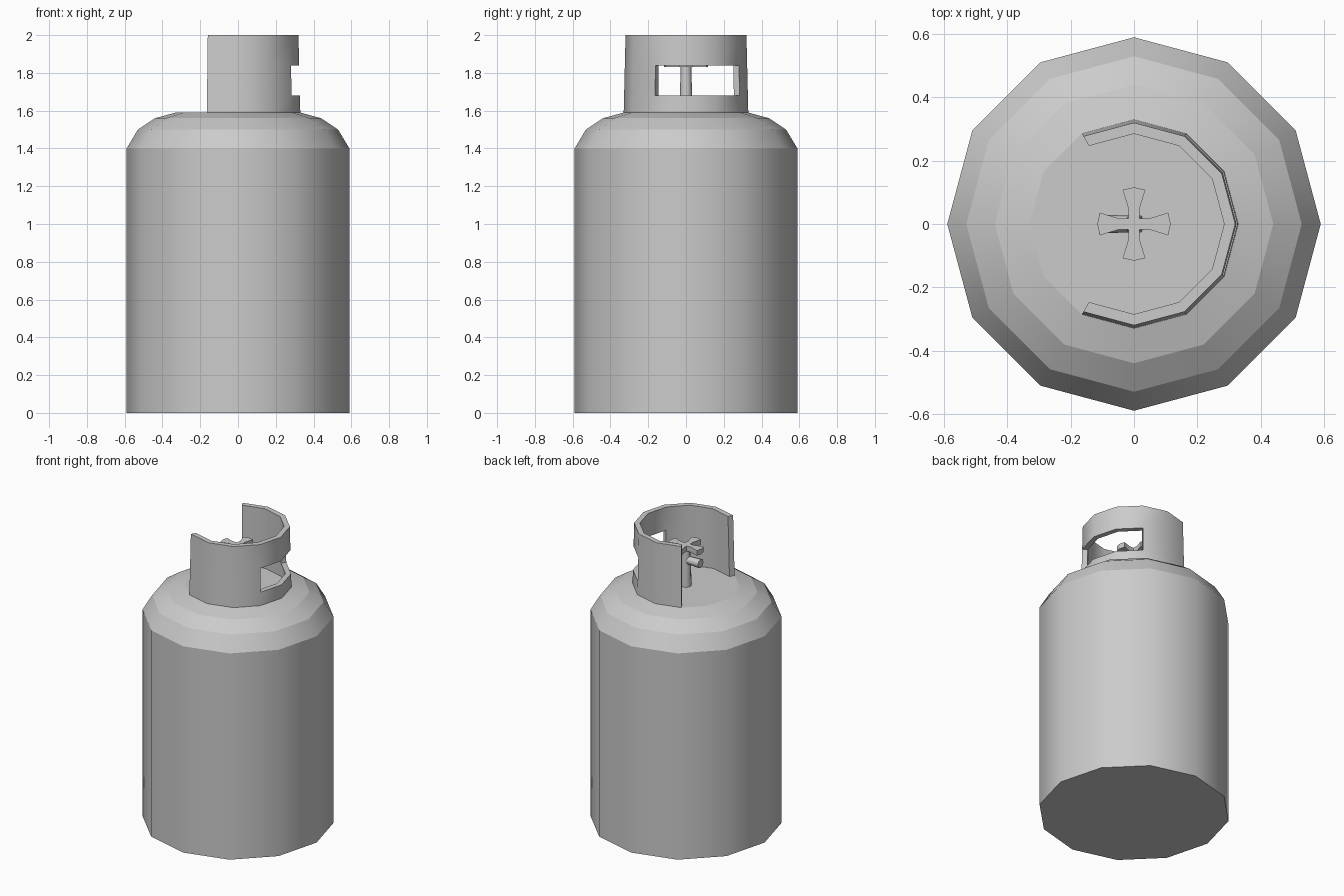
import bpy, bmesh
from math import sin, cos, pi, radians
from mathutils import Matrix, Vector

cube = bpy.data.objects.get("Cube")
if cube:
    bpy.data.objects.remove(cube, do_unlink=True)

SIDES = 12

grey = bpy.data.materials.new("light_grey_metal")
grey.use_nodes = True
grey.diffuse_color = (0.6, 0.6, 0.6, 1)
grey.node_tree.nodes["Principled BSDF"].inputs["Base Color"].default_value = (0.6, 0.6, 0.6, 1)


def finish(name, bm, angle=35):
    """Turn a bmesh into a smooth object with sharp edges above the angle."""
    bmesh.ops.recalc_face_normals(bm, faces=bm.faces)
    mesh = bpy.data.meshes.new(name)
    bm.to_mesh(mesh)
    bm.free()
    mesh.materials.append(grey)
    for p in mesh.polygons:
        p.use_smooth = True
    mesh.set_sharp_from_angle(angle=radians(angle))
    obj = bpy.data.objects.new(name, mesh)
    bpy.context.collection.objects.link(obj)
    return obj


def polar(r, step, z):
    a = step * 2 * pi / SIDES
    return Vector((r * cos(a), r * sin(a), z))


# Tank: stacked rings, smooth around, crisp between rings
bm = bmesh.new()
profile = [(0.59, 0), (0.59, 1.4), (0.53, 1.5), (0.44, 1.56), (0.33, 1.59)]
rings = [[bm.verts.new(polar(r, i, z)) for i in range(SIDES)] for r, z in profile]
for low, high in zip(rings, rings[1:]):
    for i in range(SIDES):
        j = (i + 1) % SIDES
        bm.faces.new((low[i], low[j], high[j], high[i]))
bm.faces.new(rings[0])
bm.faces.new(rings[-1])
tank = finish("gas_tank", bm)
for e in tank.data.edges:
    za, zb = (tank.data.vertices[v].co.z for v in e.vertices)
    e.use_edge_sharp = abs(za - zb) < 0.001

# Collar guard: open ring of thick wall cells with a window left out
levels = [1.585, 1.68, 1.84, 2.0]
cells = {(i, k) for i in range(-4, 4) for k in range(3)} - {(i, 1) for i in (-1, 0, 1)}
bm = bmesh.new()


def wall_point(i, k, inner):
    taper = 0.01 * (2.0 - levels[k]) / 0.415
    return polar((0.285 if inner else 0.32) + taper, i, levels[k])


for i, k in cells:
    corners = [(i, k), (i + 1, k), (i + 1, k + 1), (i, k + 1)]
    neighbours = [(i, k - 1), (i + 1, k), (i, k + 1), (i - 1, k)]
    for inner in (False, True):
        bm.faces.new([bm.verts.new(wall_point(*c, inner)) for c in corners])
    for n, other in enumerate(neighbours):
        if other not in cells:
            a, b = corners[n], corners[(n + 1) % 4]
            quad = [(a, False), (b, False), (b, True), (a, True)]
            bm.faces.new([bm.verts.new(wall_point(*c, s)) for c, s in quad])
bmesh.ops.remove_doubles(bm, verts=bm.verts, dist=0.0005)
finish("collar_guard", bm)


def rod(name, r1, r2, length, sides, matrix):
    bm = bmesh.new()
    bmesh.ops.create_cone(bm, cap_ends=True, segments=sides, radius1=r1,
                          radius2=r2, depth=length, matrix=matrix)
    finish(name, bm, 50)


# Valve stem and side outlet
rod("valve_stem", 0.035, 0.028, 0.26, 8, Matrix.Translation((0, 0, 1.71)))
rod("valve_outlet", 0.026, 0.03, 0.1, 8,
    Matrix.Translation((-0.06, 0, 1.765)) @ Matrix.Rotation(-pi / 2, 4, 'Y'))

# Handwheel: four flared petals extruded from one outline
bm = bmesh.new()
petal = [(0.018, -0.018), (0.05, -0.018), (0.108, -0.036),
         (0.116, 0), (0.108, 0.036), (0.05, 0.018)]
outline = []
for q in range(4):
    turn = Matrix.Rotation(q * pi / 2, 3, 'Z')
    outline += [bm.verts.new(turn @ Vector((x, y, 1.832))) for x, y in petal]
face = bm.faces.new(outline)
top = bmesh.ops.extrude_face_region(bm, geom=[face])["geom"]
bmesh.ops.translate(bm, vec=(0, 0, 0.035),
                    verts=[g for g in top if isinstance(g, bmesh.types.BMVert)])
finish("valve_handwheel", bm, 25)
